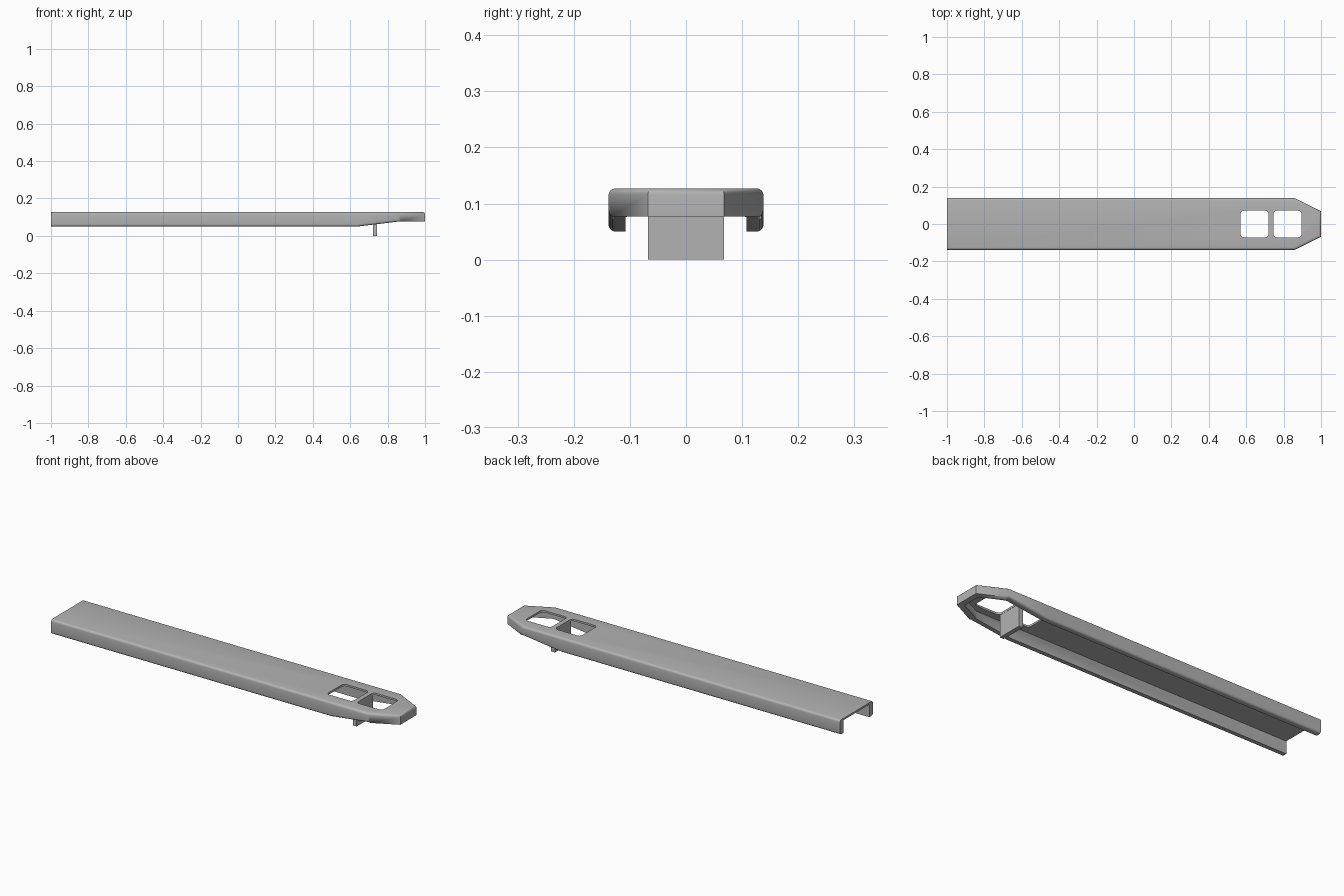
import bpy, bmesh
from mathutils import Matrix, Vector

if "Cube" in bpy.data.objects:
    bpy.data.objects.remove(bpy.data.objects["Cube"], do_unlink=True)

grey = bpy.data.materials.new("plain grey")
grey.use_nodes = True
grey.diffuse_color = (0.45, 0.45, 0.45, 1)
grey.node_tree.nodes["Principled BSDF"].inputs["Base Color"].default_value = grey.diffuse_color

TOP, LOW, NOSE_LOW = 0.127, 0.05, 0.077
SKIN, WALL = 0.01, 0.03


def finish(bm, name, helper=False):
    bmesh.ops.recalc_face_normals(bm, faces=bm.faces)
    mesh = bpy.data.meshes.new(name)
    bm.to_mesh(mesh)
    bm.free()
    mesh.materials.append(grey)
    ob = bpy.data.objects.new(name, mesh)
    bpy.context.collection.objects.link(ob)
    ob.hide_render = helper
    if helper:
        ob.hide_set(True)
    return ob


def loft(stations, top):
    """Box-section body through (x, half width, bottom height) stations."""
    bm = bmesh.new()
    rings = [[bm.verts.new((x, y, z)) for y, z in
              ((-w, low), (w, low), (w, top), (-w, top))] for x, w, low in stations]
    for a, b in zip(rings, rings[1:]):
        for i in range(4):
            j = (i + 1) % 4
            bm.faces.new((a[i], a[j], b[j], b[i]))
    bm.faces.new(rings[0])
    bm.faces.new(rings[-1])
    bmesh.ops.recalc_face_normals(bm, faces=bm.faces)
    return bm


def box(x0, x1, half, z0, z1):
    bm = bmesh.new()
    size = Vector((x1 - x0, 2 * half, z1 - z0))
    mid = Vector(((x0 + x1) / 2, 0, (z0 + z1) / 2))
    bmesh.ops.create_cube(bm, size=1, matrix=Matrix.Translation(mid) @ Matrix.Diagonal(size.to_4d()))
    return bm


def cut(target, cutter):
    mod = target.modifiers.new(cutter.name, "BOOLEAN")
    mod.operation, mod.solver, mod.object = "DIFFERENCE", "EXACT", cutter


# Outer shell with a tapered nose and softened long edges
bm = loft([(-1, 0.138, LOW), (0.64, 0.138, LOW), (0.86, 0.138, NOSE_LOW),
           (1, 0.068, NOSE_LOW)], TOP)
soft = []
for e in bm.edges:
    a, b = (v.co for v in e.verts)
    along = abs(a.x - b.x) > 0.01
    upper = min(a.z, b.z) > TOP - 0.001
    tip = min(a.x, b.x) > 0.99
    if along and (upper or max(a.x, b.x) < 0.9) or tip and upper:
        soft.append(e)
bmesh.ops.bevel(bm, geom=soft, offset=0.012, segments=4, profile=0.5, affect="EDGES")
shell = finish(bm, "channel_shell")

# Hollow underside, open at the rear end
inner = 0.138 - WALL
cut(shell, finish(loft([(-1.1, inner, -0.1), (0.85, inner, -0.1),
                        (0.97, 0.05, -0.1)], TOP - SKIN), "cavity_cutter", True))

# Two rounded windows either side of the crossbar
for name, x0, x1 in (("rear_window_cutter", 0.57, 0.72), ("nose_window_cutter", 0.745, 0.895)):
    bm = box(x0, x1, 0.071, 0.06, 0.2)
    upright = [e for e in bm.edges if abs(e.verts[0].co.z - e.verts[1].co.z) > 0.05]
    bmesh.ops.bevel(bm, geom=upright, offset=0.018, segments=5, profile=0.5, affect="EDGES")
    cut(shell, finish(bm, name, True))

# Plate hanging from the crossbar
tab = finish(box(0.721, 0.744, 0.068, 0, TOP - 0.001), "hanging_plate")

bpy.context.view_layer.objects.active = shell
shell.select_set(True)
for mod in list(shell.modifiers):
    bpy.ops.object.modifier_apply(modifier=mod.name)
bpy.ops.object.shade_smooth_by_angle(angle=0.6)
